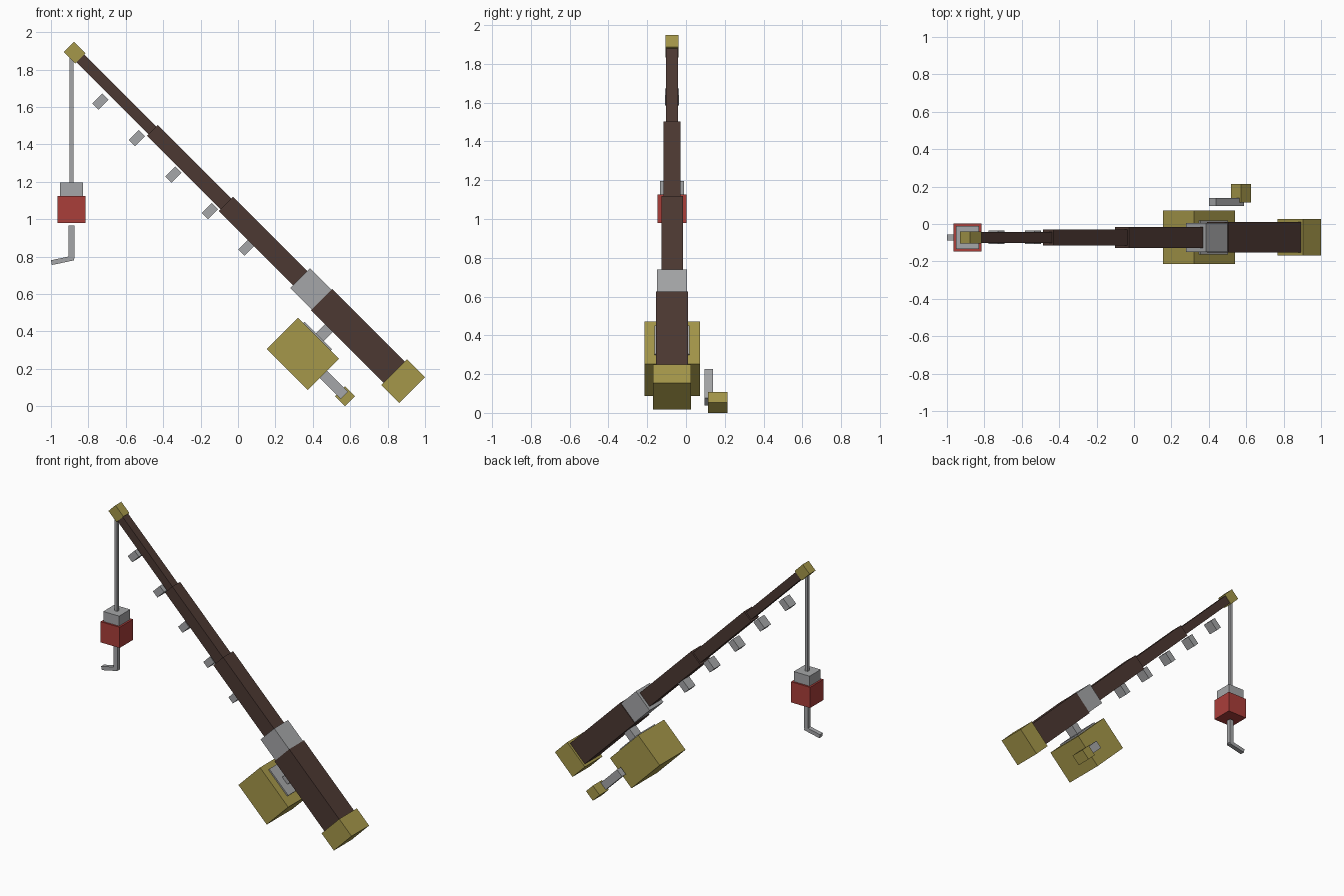
import bpy, bmesh, math
from mathutils import Matrix, Vector

default = bpy.data.objects.get("Cube")
if default:
    bpy.data.objects.remove(default, do_unlink=True)


def material(name, rgb):
    """Flat material from sRGB 0-255, stored as linear values."""
    col = [((c / 255 + 0.055) / 1.055) ** 2.4 for c in rgb] + [1.0]
    m = bpy.data.materials.new(name)
    m.use_nodes = True
    m.diffuse_color = col
    m.node_tree.nodes["Principled BSDF"].inputs["Base Color"].default_value = col
    return m


BROWN = material("dark brown wood", (76, 56, 50))
GOLD = material("dull gold", (165, 151, 74))
GREY = material("light grey metal", (165, 166, 168))
RED = material("red paint", (170, 62, 58))

Y0 = -0.072                                  # centre plane of the rod
TILT = Matrix.Rotation(math.radians(-45), 4, 'Y')


def box(name, mat, x, y, z, frame=Matrix.Identity(4)):
    """Box from (min, max) ranges measured in the given frame."""
    size = Vector([r[1] - r[0] for r in (x, y, z)])
    mid = Vector([(r[0] + r[1]) / 2 for r in (x, y, z)])
    bm = bmesh.new()
    bmesh.ops.create_cube(bm, size=1, matrix=Matrix.Diagonal(size.to_4d()))
    me = bpy.data.meshes.new(name)
    bm.to_mesh(me)
    bm.free()
    me.materials.append(mat)
    ob = bpy.data.objects.new(name, me)
    bpy.context.collection.objects.link(ob)
    ob.matrix_world = frame @ Matrix.Translation(mid)
    return ob


def around(centre, width):
    return (centre - width / 2, centre + width / 2)


# Rod sections along the tilted axis: name, material, start, end, depth, width
AXIS = 0.719
for name, mat, start, end, depth, width in [
    ("butt_cap", GOLD, -0.597, -0.462, 0.194, 0.195),
    ("handle", BROWN, -0.465, 0.086, 0.162, 0.163),
    ("ferrule", GREY, 0.08, 0.25, 0.15, 0.153),
    ("lower_rod", BROWN, 0.24, 0.81, 0.107, 0.111),
    ("middle_rod", BROWN, 0.80, 1.366, 0.080, 0.086),
    ("upper_rod", BROWN, 1.36, 1.915, 0.057, 0.061),
    ("tip_cap", GOLD, 1.91, 1.998, 0.076, 0.066),
]:
    box(name, mat, around(AXIS, depth), around(Y0, width), (start, end), TILT)

# Line guides under the rod
for i in range(5):
    box(f"line_guide_{i + 1}", GREY, around(0.631, 0.074), around(Y0, 0.072),
        around(0.568 + 0.276 * i, 0.048), TILT)

# Reel, its mount and its crank
box("reel_body", GOLD, (0.325, 0.561), around(Y0, 0.286), (-0.203, 0.107), TILT)
box("reel_plate", GREY, (0.55, 0.571), around(Y0, 0.18), (-0.14, 0.068), TILT)
box("reel_stem", GREY, (0.56, 0.65), around(Y0, 0.07), (-0.077, -0.02), TILT)
box("crank_arm", GREY, (0.415, 0.47), (0.095, 0.138), (-0.362, -0.151), TILT)
box("crank_knob", GOLD, (0.405, 0.48), (0.114, 0.215), (-0.404, -0.329), TILT)

# Hanging line, bobber and hook
LX = -0.89
box("fishing_line", GREY, around(LX, 0.021), around(Y0, 0.021), (1.19, 1.90))
box("bobber_top", GREY, around(LX, 0.123), around(Y0, 0.123), (1.12, 1.195))
box("bobber_base", RED, around(LX, 0.148), around(Y0, 0.148), (0.98, 1.125))
box("hook_shank", GREY, around(LX, 0.03), around(Y0, 0.031), (0.79, 0.966))
bend = Matrix.Translation((-0.938, Y0, 0.78)) @ Matrix.Rotation(math.radians(-12), 4, 'Y')
box("hook_bend", GREY, around(0, 0.122), around(0, 0.031), around(0, 0.026), bend)
